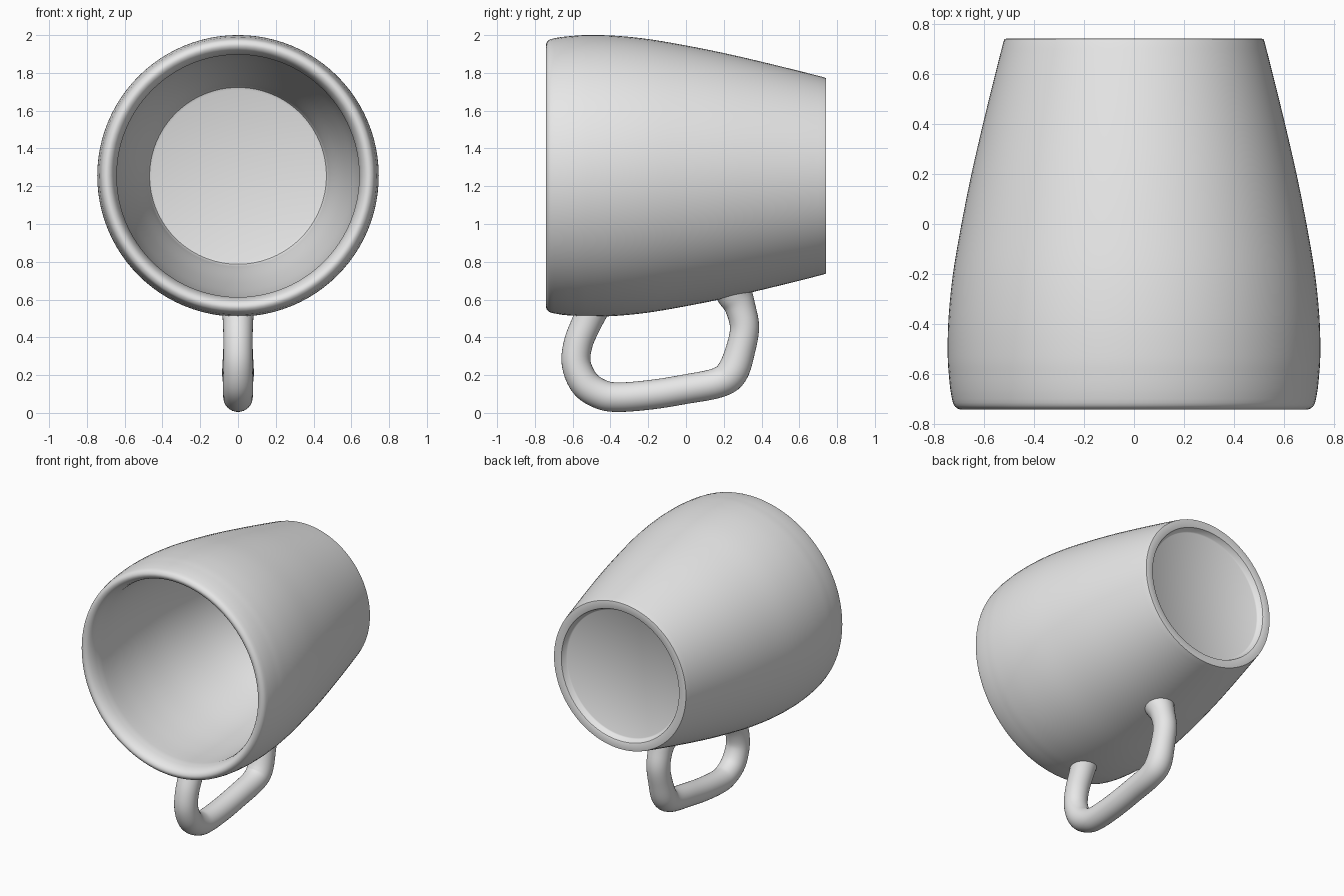
import bpy, bmesh, math
from mathutils import Vector

if "Cube" in bpy.data.objects:
    bpy.data.objects.remove(bpy.data.objects["Cube"])

AXIS_Z = 1.255   # height of the cup's horizontal axis

clay = bpy.data.materials.new("grey_ceramic")
clay.diffuse_color = (0.8, 0.8, 0.8, 1)
clay.use_nodes = True
clay.node_tree.nodes["Principled BSDF"].inputs["Base Color"].default_value = clay.diffuse_color


def spline(pts, steps):
    """Smooth curve through the given points."""
    p = [Vector(q) for q in pts]
    p = [2 * p[0] - p[1]] + p + [2 * p[-1] - p[-2]]
    out = []
    for a, b, c, d in zip(p, p[1:], p[2:], p[3:]):
        for k in range(steps):
            t = k / steps
            out.append(0.5 * (2 * b + (c - a) * t + (2 * a - 5 * b + 4 * c - d) * t * t
                              + (3 * b - a - 3 * c + d) * t ** 3))
    return out + [p[-2]]


def finish(name, bm, angle):
    bmesh.ops.remove_doubles(bm, verts=bm.verts, dist=1e-5)
    bmesh.ops.recalc_face_normals(bm, faces=bm.faces)
    mesh = bpy.data.meshes.new(name)
    bm.to_mesh(mesh)
    bm.free()
    mesh.materials.append(clay)
    ob = bpy.data.objects.new(name, mesh)
    bpy.context.collection.objects.link(ob)
    bpy.ops.object.select_all(action='DESELECT')
    ob.select_set(True)
    bpy.context.view_layer.objects.active = ob
    bpy.ops.object.shade_smooth_by_angle(angle=math.radians(angle))
    return ob


def skin(bm, rings):
    for r, s in zip(rings, rings[1:]):
        n = len(r)
        for i in range(n):
            bm.faces.new((r[i], r[(i + 1) % n], s[(i + 1) % n], s[i]))


# Cup: profile as (radius, y), from the floor centre around the lip to the base centre
inside = [(0, 0.62), (0.455, 0.62), (0.468, 0.615), (0.476, 0.60)]
wall_in = spline([(0.48, 0.58), (0.555, 0.3), (0.612, 0.0), (0.638, -0.25),
                  (0.645, -0.45), (0.642, -0.62)], 5)
lip = spline([(0.642, -0.64), (0.650, -0.69), (0.667, -0.727), (0.69, -0.741),
              (0.710, -0.735), (0.724, -0.715), (0.735, -0.66)], 3)
wall_out = spline([(0.739, -0.62), (0.745, -0.53), (0.742, -0.38), (0.724, -0.2), (0.69, 0.0),
                   (0.65, 0.2), (0.604, 0.4), (0.555, 0.6), (0.523, 0.725)], 5)
base = [(0.518, 0.74), (0.512, 0.741), (0.468, 0.741), (0.462, 0.738), (0.448, 0.705), (0.44, 0.70), (0, 0.70)]
bm = bmesh.new()
SEG = 96
rings = []
for r, y in inside + [tuple(v) for v in wall_in + lip + wall_out] + base:
    rings.append([bm.verts.new((r * math.cos(2 * math.pi * i / SEG), y,
                                AXIS_Z + r * math.sin(2 * math.pi * i / SEG)))
                  for i in range(SEG)])
skin(bm, rings[1:-1])
for ring, tip in ((rings[1], rings[0]), (rings[-2], rings[-1])):
    for i in range(SEG):
        bm.faces.new((ring[i], ring[(i + 1) % SEG], tip[i]))
    bmesh.ops.pointmerge(bm, verts=tip, merge_co=tip[0].co.copy())
finish("cup_body", bm, 40)

# Handle: round tube swept along a path of (y, z, tube radius), flared at the cup
path = spline([(-0.485, 0.57, 0.088), (-0.525, 0.48, 0.08), (-0.57, 0.37, 0.077), (-0.581, 0.26, 0.077),
               (-0.535, 0.155, 0.08), (-0.45, 0.098, 0.079), (-0.355, 0.083, 0.078),
               (-0.18, 0.097, 0.078), (0.0, 0.126, 0.078), (0.17, 0.16, 0.08),
               (0.245, 0.215, 0.084), (0.29, 0.34, 0.078), (0.31, 0.455, 0.077),
               (0.287, 0.56, 0.081), (0.262, 0.62, 0.095), (0.245, 0.67, 0.11)], 5)
bm = bmesh.new()
N = 32
rings = []
for k, p in enumerate(path):
    d = path[min(k + 1, len(path) - 1)] - path[max(k - 1, 0)]
    side = Vector((0, -d.y, d.x)).normalized()
    centre = Vector((0, p.x, p.y))
    rings.append([bm.verts.new(centre + p.z * (math.cos(a) * Vector((1, 0, 0)) + math.sin(a) * side))
                  for a in (2 * math.pi * i / N for i in range(N))])
skin(bm, rings)
bm.faces.new(rings[0])
bm.faces.new(rings[-1])
finish("handle", bm, 50)
